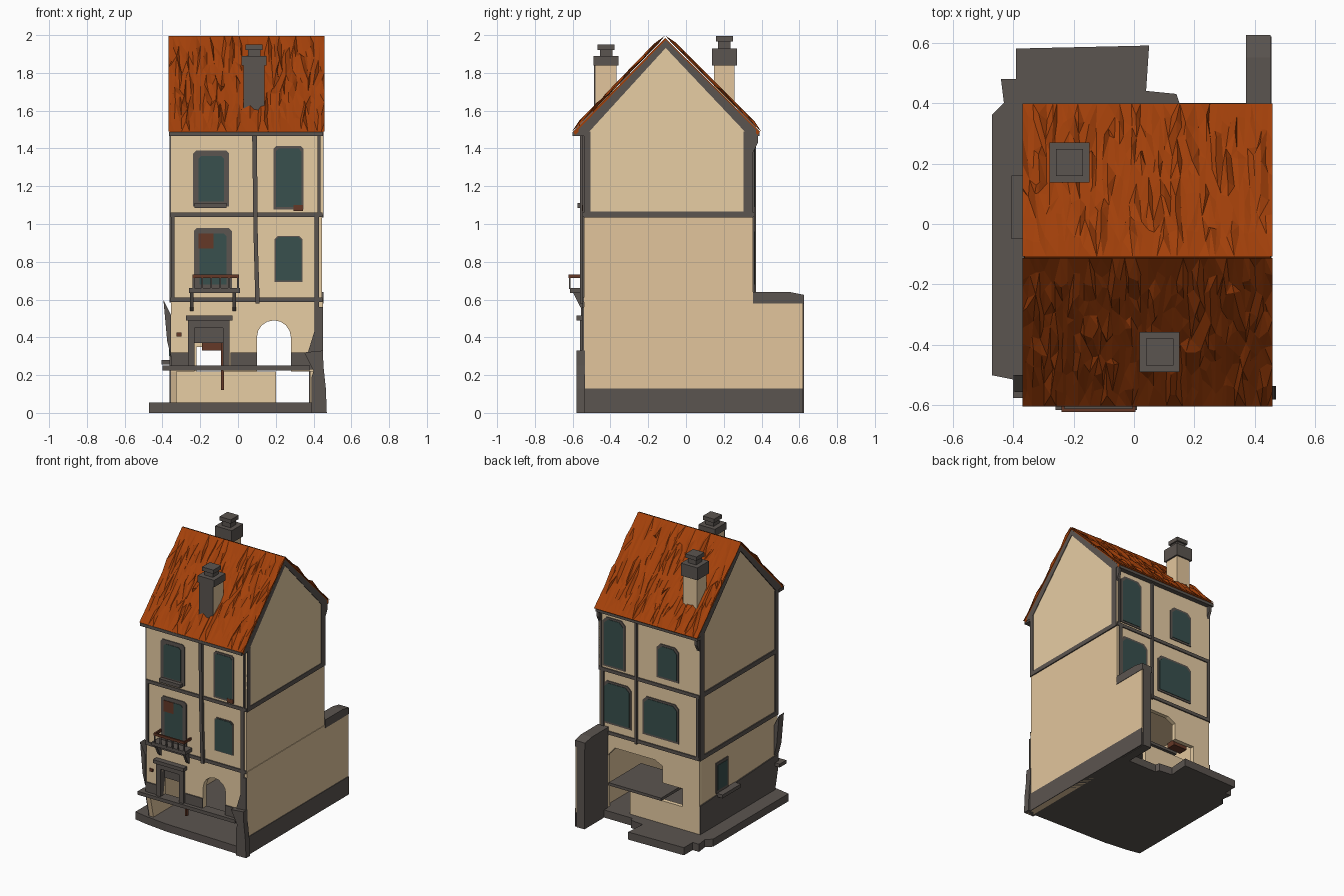
import bpy, bmesh, math, random

if "Cube" in bpy.data.objects:
    bpy.data.objects.remove(bpy.data.objects["Cube"])
random.seed(4)


def mat(name, c):
    m = bpy.data.materials.new(name)
    m.diffuse_color = (*c, 1)
    m.use_nodes = True
    m.node_tree.nodes["Principled BSDF"].inputs["Base Color"].default_value = m.diffuse_color
    return m


PLASTER = mat("tan plaster", (0.76, 0.56, 0.335))
CREAM = mat("light cream plaster", (0.97, 0.74, 0.45))
STONE = mat("grey stone", (0.105, 0.09, 0.08))
TILE = mat("orange tile", (0.37, 0.052, 0.003))
GLASS = mat("teal glass", (0.04, 0.08, 0.075))
BROWN = mat("red brown wood", (0.13, 0.04, 0.02))


def finish(name, bm, material):
    bmesh.ops.recalc_face_normals(bm, faces=bm.faces)
    me = bpy.data.meshes.new(name)
    bm.to_mesh(me)
    bm.free()
    me.materials.append(material)
    ob = bpy.data.objects.new(name, me)
    bpy.context.collection.objects.link(ob)
    return ob


def prism(name, pts, axis, a, b, material):
    """Extrude a 2D outline along an axis: x takes (y,z), y takes (x,z), z takes (x,y)."""
    put = {'x': lambda p, d: (d, p[0], p[1]), 'y': lambda p, d: (p[0], d, p[1]),
           'z': lambda p, d: (p[0], p[1], d)}[axis]
    bm = bmesh.new()
    lo = [bm.verts.new(put(p, a)) for p in pts]
    hi = [bm.verts.new(put(p, b)) for p in pts]
    bm.faces.new(lo)
    bm.faces.new(hi)
    n = len(pts)
    for i in range(n):
        j = (i + 1) % n
        bm.faces.new((lo[i], lo[j], hi[j], hi[i]))
    return finish(name, bm, material)


def box(name, x0, x1, y0, y1, z0, z1, material):
    return prism(name, [(x0, y0), (x1, y0), (x1, y1), (x0, y1)], 'z', z0, z1, material)


XL, XR, YF, YB = -0.355, 0.445, -0.54, 0.355
YM = (YF + YB) / 2 - 0.015

# paving slab with a stepped outline
prism("ground_slab", [(-.47, -.5), (-.37, -.52), (-.2, -.54), (.45, -.56), (.45, .4), (.15, .4), (.14, .43),
                      (.04, .44), (.05, .59), (-.39, .58), (-.39, .48), (-.44, .48), (-.43, .4), (-.47, .36)],
      'z', 0, .055, STONE)

# upper storeys with gables: street and yard faces are lighter than the sides
house = prism("upper_house", [(YF, .58), (YB, .58), (YB, 1.49), (YM, 1.965), (YF, 1.49)], 'x', XL, XR, PLASTER)
house.data.materials.append(CREAM)
for f in house.data.polygons:
    f.material_index = 1 if abs(f.normal.y) > .9 else 0
prism("right_gable_plaster", [(YF, 1.05), (YB, 1.05), (YB, 1.49), (YM, 1.965), (YF, 1.49)], 'x',
      XR, XR + .004, CREAM)

# ground floor walls
arch = [(.19 + .09 * math.cos(t), .40 + .09 * math.sin(t)) for t in [math.pi * (1 - i / 8) for i in range(9)]]
prism("front_wall", [(XL, .22), (-.23, .22), (-.23, .47), (-.08, .47), (-.08, .22), (.10, .22)] + arch +
      [(.28, .22), (XR, .22), (XR, .6), (XL, .6)], 'y', YF, YF + .04, CREAM)
prism("back_wall", [(XL, .05), (.2, .05), (.2, .22), (-.22, .22), (-.22, .35), (-.06, .35), (-.06, .47), (0, .5),
                    (.32, .5), (.38, .43), (.38, .05), (XR, .05), (XR, .6), (XL, .6)],
      'y', YB - .03, YB, CREAM)
prism("left_wall", [(YF, .22), (-.5, .05), (YB, .05), (YB, .6), (YF, .6)], 'x', XL, XL + .03, PLASTER)
prism("right_wall", [(-.575, 0), (YB, 0), (YB, .6), (YF, .6), (YF, .24), (-.565, .14)], 'x', .405, XR + .004, PLASTER)
prism("right_base_band", [(-.58, 0), (.62, 0), (.62, .13), (-.575, .13)], 'x', XR, XR + .009, STONE)

# side wing wall with a stone inner face
box("wing_wall", .375, .44, YB, .625, 0, .6, STONE)
box("wing_outer_face", .44, XR + .004, YB, .62, .1, .59, PLASTER)
prism("wing_coping", [(YB, .58), (.625, .58), (.625, .625), (.55, .64), (YB, .64)], 'x', .37, .452, STONE)

# interior platform and post
box("inner_platform", -.06, .36, 0, .37, .225, .245, STONE)
box("inner_post", -.09, -.075, -.48, -.46, .12, .40, BROWN)
box("inner_bench", -.19, -.08, .25, .32, .33, .37, BROWN)

# stone base along the front and left
for a, b in ((XL, -.26), (-.04, .10), (.28, .40)):
    box("front_base_band", a, b, YF - .008, YF, .23, .32, STONE)
box("front_sill_strip", -.40, .38, YF - .035, YF + .04, .225, .25, STONE)
prism("left_base_band", [(YF, .22), (-.5, .05), (YB, .05), (YB, .26), (YF, .30)], 'x', XL - .008, XL, STONE)
prism("right_buttress", [(.39, 0), (.47, 0), (.465, .13), (.452, .25), (.45, .33), (.35, .32), (.40, .22), (.39, .19)],
      'y', -.58, -.535, STONE)
prism("right_buttress_top", [(.37, .32), (.45, .32), (.45, .56), (.42, .56), (.41, .45)], 'y', YF - .01, YF, STONE)
prism("left_buttress", [(-.355, .30), (-.375, .38), (-.395, .60), (-.355, .52)], 'y', -.555, -.50, STONE)

# floor bands and corner strips on front and back
for y0, y1, side in ((YF - .008, YF, "front"), (YB, YB + .008, "back")):
    for z in (.588, 1.038):
        box(side + "_floor_band", XL - .002, XR + .002, y0, y1, z, z + .024, STONE)
    for x0, x1, z0, z1 in ((XL, XL + .02, .6, 1.04), (.405, .43, .32, 1.04), (.422, .437, 1.04, 1.47)):
        box(side + "_corner_strip", x0, x1, y0, y1, z0, z1, STONE)

# gable trims on both sides
for x0, x1, side in ((XL - .008, XL, "left"), (XR, XR + .008, "right")):
    box(side + "_floor_band", x0, x1, YF, YB, 1.035, 1.067, STONE)
    for y0, y1 in ((YF, YF + .035), (YB - .05, YB)):
        box(side + "_corner_strip", x0, x1, y0, y1, (.6 if side == "left" else 1.05), 1.49, STONE)
    for ye in (YF - .03, YB + .015):
        prism(side + "_rake_strip", [(ye, 1.48), (ye, 1.50), (YM, 1.975), (YM, 1.932),
                                     (ye + (.045 if ye < 0 else -.045), 1.475)], 'x', x0, x1, STONE)
box("left_lower_band", XL - .008, XL, YF, YB, .585, .615, STONE)


# windows as thin framed plates
def window(name, x0, x1, z0, z1, y, s, frame, c=.015):
    def plate(n, g, d, m):
        a, b, e, f = x0 - g, x1 + g, z0 - g, z1 + g
        pts = [(a, e), (b, e), (b, f - c), (b - c, f), (a + c, f), (a, f - c)]
        prism(n, pts, 'y', y, y + s * d, m)
    if frame:
        plate(name + "_frame", frame, .006, STONE)
    plate(name + "_glass", 0, .009, GLASS)


for n, x0, x1, z0, z1, f in (("upper_left", -.21, -.075, 1.12, 1.36, .028), ("upper_right", .20, .335, 1.09, 1.40, .013),
                             ("middle_left", -.205, -.06, .68, .95, .028), ("middle_right", .20, .335, .70, .93, .006)):
    window("front_" + n, x0, x1, z0, z1, YF, -1, f)
for n, x0, x1, z0, z1 in (("upper_a", .25, .40, 1.09, 1.42), ("upper_b", -.18, -.03, 1.12, 1.34),
                          ("middle_a", .20, .40, .68, .96), ("middle_b", -.18, .08, .68, .93)):
    window("back_" + n, x0, x1, z0, z1, YB, 1, .014, .03)
box("window_shutter_patch", -.21, -.13, YF - .0098, YF, .87, .95, BROWN)
box("window_brown_corner", .295, .345, YF - .0098, YF, 1.07, 1.10, BROWN)
box("upper_window_sill", -.23, -.06, YF - .035, YF, 1.085, 1.11, STONE)
box("left_window_frame", XL - .006, XL, .03, .17, .28, .50, STONE)
box("left_window_glass", XL - .009, XL, .045, .155, .30, .48, GLASS)
box("left_window_sill", -.405, XL, -.05, .16, .255, .28, STONE)
box("wall_plaque", -.325, -.30, YF - .009, YF, .405, .425, BROWN)

# doorway surround
for a, b in ((-.265, -.23), (-.08, -.045)):
    box("door_jamb", a, b, YF - .02, YF + .04, .24, .49, STONE)
box("door_lintel", -.255, -.05, YF - .02, YF + .04, .45, .49, STONE)
box("door_cornice", -.275, -.03, YF - .04, YF, .49, .515, STONE)
box("door_leaf", -.23, -.08, YF + .03, YF + .04, .37, .46, STONE)

# balcony
box("balcony_floor", -.26, .01, -.615, YF, .635, .66, STONE)
for x in (-.245, -.02):
    prism("balcony_bracket", [(YF, .54), (YF - .02, .56), (-.60, .64), (YF, .64)], 'x', x - .01, x + .01, STONE)
box("balcony_front_rail", -.24, .005, -.622, -.61, .715, .733, BROWN)
for x in (-.24, -.005):
    box("balcony_side_rail", x, x + .01, -.615, YF, .715, .733, BROWN)
for i in range(6):
    x = -.24 + i * .047
    box("balcony_baluster", x, x + .009, -.62, -.611, .655, .72, STONE)

# gutters and downpipes
box("front_gutter", -.365, .45, -.60, YF, 1.466, 1.488, STONE)
box("back_gutter", -.365, .45, YB, .39, 1.466, 1.488, STONE)
prism("front_downpipe", [(.075, 1.47), (.10, 1.47), (.105, .9), (.115, .58), (.092, .58), (.082, .95)],
      'y', YF - .02, YF, STONE)
box("back_downpipe", .137, .153, YB, YB + .015, .58, 1.47, STONE)
for x in (-.355, .43):
    prism("eave_bracket", [(YB, 1.38), (YB + .025, 1.43), (YB + .025, 1.48), (YB, 1.48)], 'x', x, x + .02, STONE)

# roof core
prism("roof_core", [(-.598, 1.488), (-.11, 1.985), (.392, 1.488), (.38, 1.472), (-.11, 1.95), (-.585, 1.472)],
      'x', -.362, .452, TILE)


# rough tiles over each slope: jittered grid with long narrow facets
def tiles(name, ye, nx=44, nv=8):
    bm = bmesh.new()
    s = 1 if ye > 0 else -1
    rows = []
    for j in range(nv + 1):
        row = []
        for i in range(nx + 1):
            edge_x, edge_v = i in (0, nx), j in (0, nv)
            u = i / nx + (0 if edge_x else random.uniform(-.4, .4) / nx)
            v = j / nv + (0 if edge_v else random.uniform(-.45, .45) / nv)
            h = .004 if edge_v else random.choice((-.001, .001, .004, .016))
            y = ye + (-.11 - ye) * v
            z = 1.488 + .505 * v
            row.append(bm.verts.new((-.368 + .826 * u, y + s * h * .7, z + h * .7)))
        rows.append(row)
    for j in range(nv):
        for i in range(nx):
            bm.faces.new((rows[j][i], rows[j][i + 1], rows[j + 1][i + 1], rows[j + 1][i]))
    bmesh.ops.triangulate(bm, faces=bm.faces)
    finish(name, bm, TILE)


tiles("front_tiles", -.60)
tiles("back_tiles", .395)


# chimneys with an open cap and a pot
def chimney(name, cx, cy, z0, z1, z2, z3):
    box(name + "_stack", cx - .055, cx + .055, cy - .055, cy + .055, z0, z1, PLASTER)
    box(name + "_cap", cx - .066, cx + .066, cy - .066, cy + .066, z1, z2, STONE)
    box(name + "_pot", cx - .033, cx + .033, cy - .033, cy + .033, z2, z3 - .025, STONE)
    box(name + "_pot_lid", cx - .045, cx + .045, cy - .045, cy + .045, z3 - .028, z3, STONE)


chimney("front_chimney", .085, -.423, 1.58, 1.84, 1.89, 1.95)
box("front_chimney_sooty_face", .03, .14, -.487, -.478, 1.60, 1.84, STONE)
chimney("back_chimney", -.213, .203, 1.6, 1.84, 1.93, 1.995)
